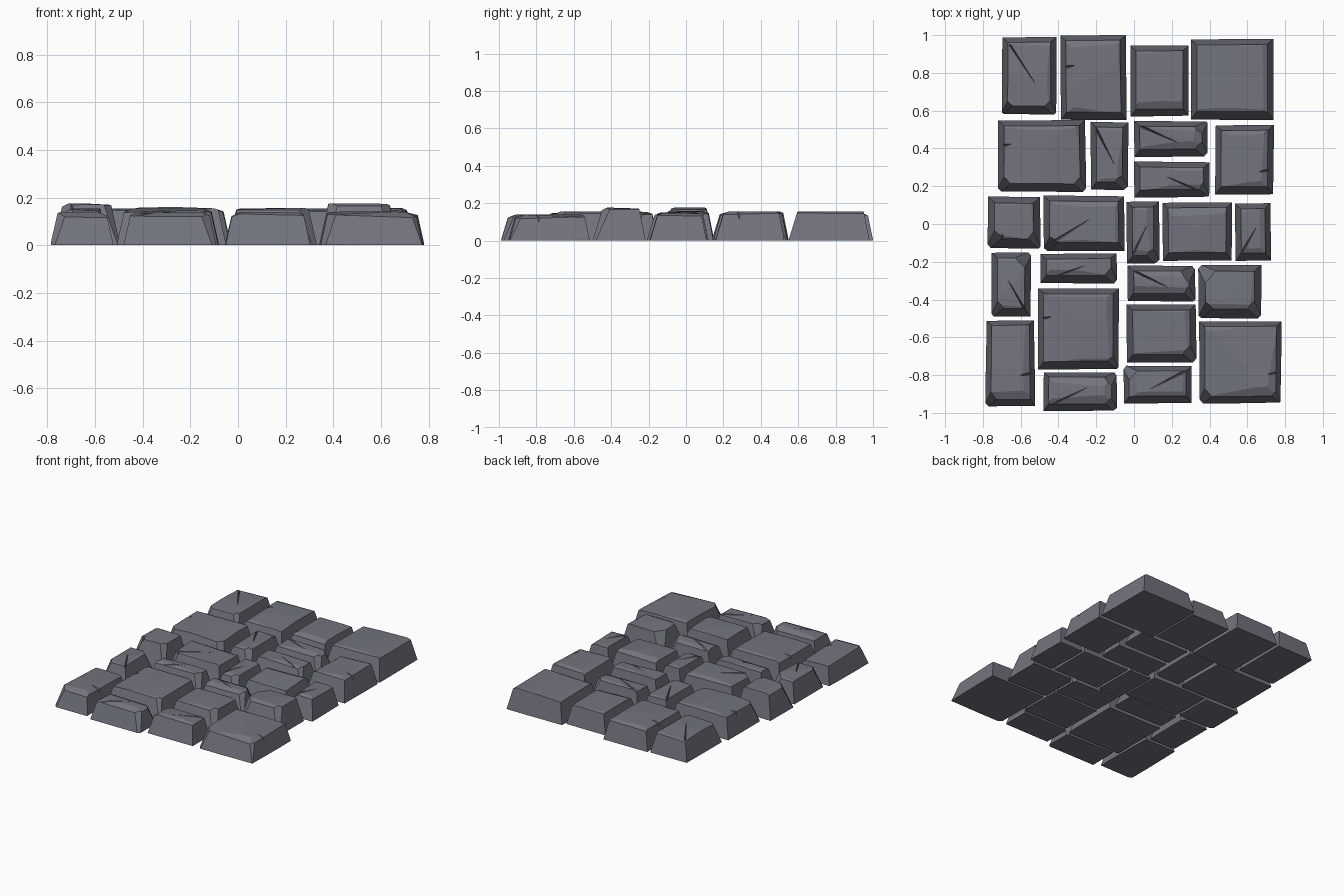
import bpy, bmesh, random
from mathutils import Vector

if "Cube" in bpy.data.objects:
    bpy.data.objects.remove(bpy.data.objects["Cube"])

random.seed(4)

# Each stone: x0, x1, y0, y1, height, chipped corners, crack start corner, notched side
BACK_ROWS = [
    (-.70, -.41, .58, .99, .150, "sw se", "nw", ""),
    (-.39, -.04, .55, 1.0, .150, "", "", "w"),
    (-.02, .29, .57, .945, .145, "", "", ""),
    (.30, .74, .55, .98, .157, "", "", ""),
    (-.72, -.255, .17, .55, .155, "sw se", "", "w"),
    (-.23, -.03, .18, .54, .150, "se", "nw", ""),
    (0, .39, .355, .545, .150, "ne se", "nw", ""),
    (0, .40, .14, .33, .150, "se", "se", ""),
    (.43, .74, .155, .525, .155, "", "", "e"),
]
MIDDLE_ROWS = [
    (-.775, -.495, -.13, .145, .176, "sw se", "", "s"),
    (-.48, -.05, -.145, .15, .160, "sw", "sw", ""),
    (-.04, .135, -.21, .12, .155, "se", "sw", ""),
    (.15, .52, -.195, .115, .155, "", "", ""),
    (.535, .725, -.195, .11, .150, "", "sw", ""),
    (-.755, -.545, -.49, -.15, .155, "sw ne", "se", ""),
    (-.495, -.09, -.315, -.155, .150, "se", "sw", ""),
    (-.035, .325, -.41, -.22, .155, "ne se", "nw", ""),
    (.34, .675, -.50, -.215, .176, "nw se sw", "", ""),
]
FRONT_ROWS = [
    (-.51, -.08, -.77, -.34, .155, "se", "", "w"),
    (-.04, .33, -.735, -.425, .157, "se", "", ""),
    (-.785, -.525, -.965, -.51, .137, "sw", "", "e"),
    (-.48, -.09, -.99, -.785, .140, "ne se", "sw", ""),
    (-.055, .305, -.95, -.75, .140, "nw", "ne", ""),
    (.345, .78, -.95, -.515, .142, "se sw", "", "e"),
]

DIRS = {"w": Vector((-1, 0, 0)), "e": Vector((1, 0, 0)),
        "s": Vector((0, -1, 0)), "n": Vector((0, 1, 0))}
INSET = {"w": .033, "e": .033, "s": .045, "n": .030}

slate = bpy.data.materials.new("slate")
slate.diffuse_color = (.17, .175, .21, 1)
slate.use_nodes = True
slate.node_tree.nodes["Principled BSDF"].inputs["Base Color"].default_value = slate.diffuse_color


def make_object(name, bm):
    bmesh.ops.recalc_face_normals(bm, faces=bm.faces)
    mesh = bpy.data.meshes.new(name)
    bm.to_mesh(mesh)
    bm.free()
    mesh.materials.append(slate)
    ob = bpy.data.objects.new(name, mesh)
    bpy.context.collection.objects.link(ob)
    return ob


def chop(bm, co, normal):
    """Slice away everything on the normal side of a plane and cap the cut."""
    geom = bm.verts[:] + bm.edges[:] + bm.faces[:]
    bmesh.ops.bisect_plane(bm, geom=geom, plane_co=co, plane_no=normal, clear_outer=True)
    bmesh.ops.holes_fill(bm, edges=[e for e in bm.edges if e.is_boundary])


def gouge(stone, start, end, width, depth, z):
    """Subtract a V groove that tapers out between two points on the top."""
    side = (end - start).cross(Vector((0, 0, 1))).normalized() * width
    up = Vector((0, 0, .03))
    a, b = start.copy(), end.copy()
    a.z, b.z = z, z
    pts = [a - side * 2 + up, a + side * 2 + up, a - Vector((0, 0, depth)), b + up * .3]
    bm = bmesh.new()
    v = [bm.verts.new(p) for p in pts]
    for f in ((0, 1, 2), (0, 1, 3), (1, 2, 3), (2, 0, 3)):
        bm.faces.new([v[i] for i in f])
    cutter = make_object("groove_cutter", bm)
    cutter.hide_render = True
    mod = stone.modifiers.new("groove", "BOOLEAN")
    mod.operation, mod.object, mod.solver = "DIFFERENCE", cutter, "EXACT"
    bpy.context.view_layer.objects.active = stone
    bpy.ops.object.modifier_apply(modifier=mod.name)
    bpy.data.objects.remove(cutter)


def paving_stone(name, x0, x1, y0, y1, h, corners, crack, notch):
    size = Vector((x1 - x0, y1 - y0, 0))
    mid = Vector(((x0 + x1) / 2, (y0 + y1) / 2, 0))

    def at(key):
        return mid + sum((DIRS[k] * abs(DIRS[k].dot(size)) / 2 for k in key), Vector())

    # rough block
    bm = bmesh.new()
    bmesh.ops.create_cube(bm, size=1)
    for v in bm.verts:
        v.co = Vector((mid.x + v.co.x * size.x, mid.y + v.co.y * size.y, (v.co.z + .5) * h))
    # sloping sides and worn upper edges
    for key, d in DIRS.items():
        across = Vector((-d.y, d.x, 0)) * random.uniform(-.02, .02)
        chop(bm, at(key) - d * .001, d + across + Vector((0, 0, INSET[key] / .15)))
        worn = random.uniform(.012, .04)
        chop(bm, at(key) - d * (INSET[key] + worn) + Vector((0, 0, h)),
             d * .45 + across * 2 + Vector((0, 0, 1)))
    # broken corners, leaning in from an almost square foot
    for key in corners.split():
        d = (DIRS[key[0]] * random.uniform(.7, 1.3) + DIRS[key[1]]).normalized()
        chop(bm, at(key) - d * random.uniform(.006, .016), d + Vector((0, 0, .46)))
    # uneven top facets
    for _ in range(2):
        tilt = Vector((random.uniform(-.06, .06), random.uniform(-.06, .06), 1))
        chop(bm, mid + Vector((0, 0, h - .001)), tilt)
    stone = make_object(name, bm)

    # crack across the top
    if crack:
        start = mid + (at(crack) - mid) * .7
        long_axis = Vector((1, 0, 0)) if size.x > size.y else Vector((0, 1, 0))
        start += long_axis * (at(crack) - mid).dot(long_axis) * .1
        end = mid - (at(crack) - mid) * .4
        gouge(stone, start, end, .008, .025, h - .005)
    # notch in one side
    if notch:
        along = Vector((-DIRS[notch].y, DIRS[notch].x, 0)) * .05
        gouge(stone, at(notch) - along, at(notch) - DIRS[notch] * .08 - along * 1.3,
              .012, .05, h - .01)


for i, spec in enumerate(BACK_ROWS + MIDDLE_ROWS + FRONT_ROWS):
    paving_stone(f"paving_stone_{i + 1:02d}", *spec)
